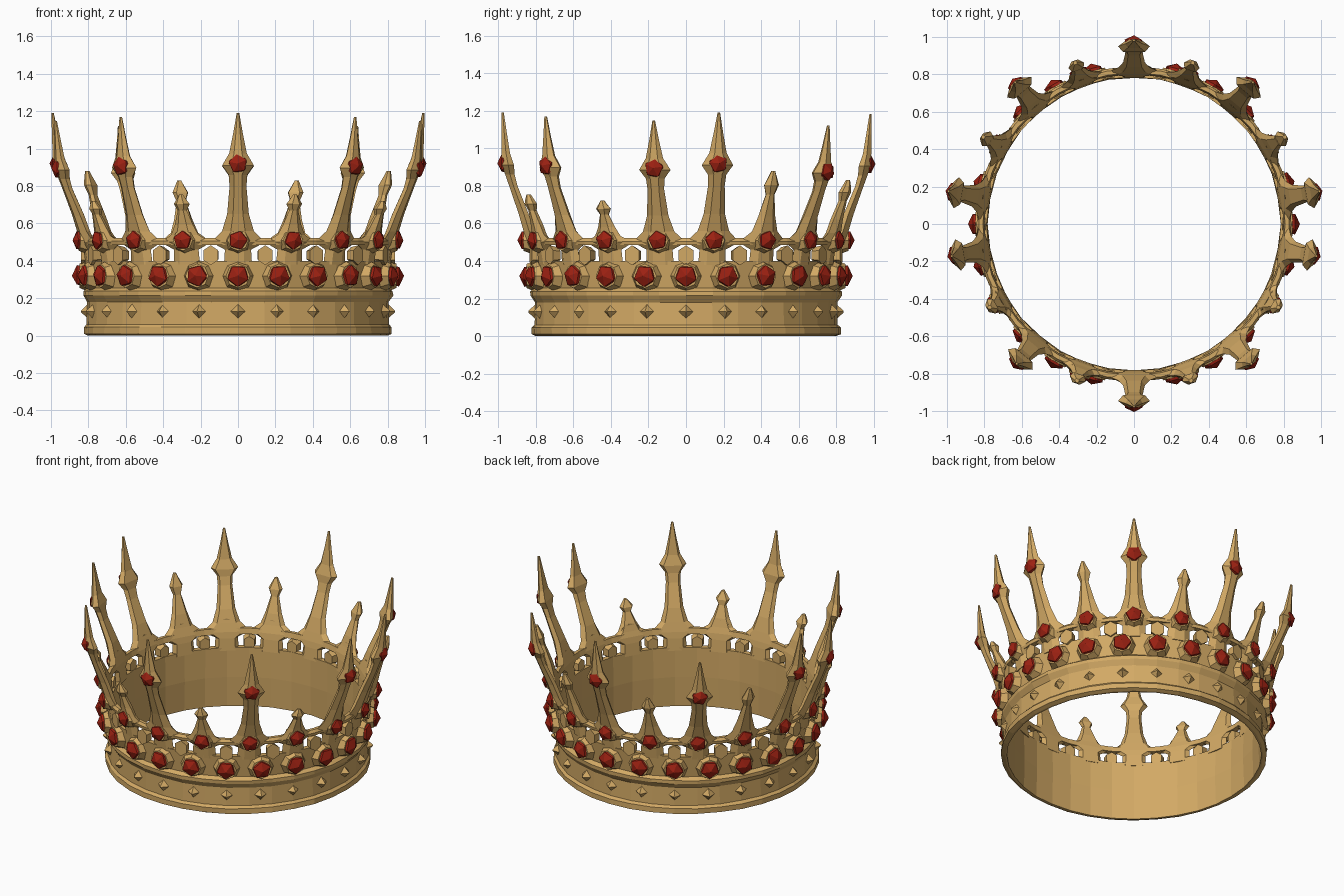
import bpy, bmesh, math, random
from mathutils import Matrix, Vector

if "Cube" in bpy.data.objects:
    bpy.data.objects.remove(bpy.data.objects["Cube"])

random.seed(4)

def material(name, rgb):
    m = bpy.data.materials.new(name)
    m.diffuse_color = (*rgb, 1)
    m.use_nodes = True
    m.node_tree.nodes["Principled BSDF"].inputs["Base Color"].default_value = m.diffuse_color
    return m

GOLD = material("gold", (0.65, 0.40, 0.13))
RED = material("ruby red", (0.33, 0.015, 0.006))

def pos(deg, r, z, side=0.0):
    """Point on the crown: angle from the front, radius, height, sideways offset."""
    a = math.radians(deg) + side / r
    return Vector((r * math.sin(a), -r * math.cos(a), z))

def frame(deg, r, z, tilt=0):
    """Local x = sideways, y = up, z = outward."""
    m = (Matrix.Rotation(math.radians(deg), 4, 'Z')
         @ Matrix.Rotation(math.radians(90 + tilt), 4, 'X'))
    m.translation = pos(deg, r, z)
    return m

def finish(bm, name, mat):
    bmesh.ops.recalc_face_normals(bm, faces=bm.faces)
    me = bpy.data.meshes.new(name)
    bm.to_mesh(me)
    bm.free()
    me.materials.append(mat)
    ob = bpy.data.objects.new(name, me)
    bpy.context.collection.objects.link(ob)

def ring(name, profile, n, jitter=0.0):
    """Closed profile of (radius, height) turned around z."""
    bm = bmesh.new()
    loops = [[bm.verts.new(pos(360 * i / n, r + random.uniform(-jitter, jitter), z))
              for r, z in profile] for i in range(n)]
    k = len(profile)
    for i in range(n):
        a, b = loops[i], loops[(i + 1) % n]
        for j in range(k):
            bm.faces.new((a[j], b[j], b[(j + 1) % k], a[(j + 1) % k]))
    finish(bm, name, GOLD)

def spike(bm, deg, rows, scale, lean):
    """Loft hexagonal sections (half width, height, radius, half thickness)."""
    loops = []
    for w, z, r, t in rows:
        if z > 0.5:
            r += lean * (z - 0.5)
            z = 0.5 + (z - 0.5) * scale
        sec = [(-w, 0), (-w * .45, t), (w * .45, t), (w, 0), (w * .7, -t), (-w * .7, -t)]
        loops.append([bm.verts.new(pos(deg, r + d, z, s)) for s, d in sec])
    for a, b in zip(loops, loops[1:]):
        for j in range(6):
            k = (j + 1) % 6
            bm.faces.new((a[j], a[k], b[k], b[j]))
    bm.faces.new(loops[0])
    bm.faces.new(loops[-1])

# Base band with bottom rim and middle ridge
ring("base_band", [(.80, 0), (.824, .01), (.824, .045), (.808, .06), (.806, .18),
                   (.828, .215), (.828, .238), (.806, .255), (.822, .40),
                   (.786, .40), (.782, .2), (.788, 0)], 36, 0.003)
# Rail joining the spikes above the openings
ring("upper_rail", [(.838, .485), (.842, .505), (.83, .522), (.808, .522), (.80, .485)], 36)

# Spikes: rows start as pillars, flare into the rail, then taper
foot = [(.075, .38, .802, .02), (.07, .46, .812, .022), (.145, .50, .824, .022)]
tall = foot + [(.085, .56, .84, .026), (.058, .65, .865, .026), (.045, .80, .92, .022),
               (.05, .86, .938, .025), (.085, .91, .95, .032), (.047, .975, .96, .022),
               (.026, 1.08, .968, .014), (.007, 1.19, .976, .006)]
small = foot + [(.078, .55, .838, .026), (.052, .62, .852, .024), (.026, .72, .88, .018),
                (.045, .765, .892, .026), (.026, .80, .90, .018), (.011, .83, .905, .01)]
# angle: (height scale, extra lean)
tall_at = {0: (1, 0), 40: (.97, 0), 80: (.94, .02), 100: (1, .045), 140: (.9, .02), 180: (.99, .01)}
small_at = {20: (.77, -.04), 60: (.67, -.04), 120: (1.15, .08), 160: (1, .04)}

def mirrored(table):
    return [(s * a, *v) for a, v in table.items()
            for s in ((1,) if a in (0, 180) else (1, -1))]

bt, bs = bmesh.new(), bmesh.new()
for deg, sc, lean in mirrored(tall_at):
    spike(bt, deg, tall, sc, lean)
for deg, sc, lean in mirrored(small_at):
    spike(bs, deg, small, sc, lean)
finish(bt, "tall_spikes", GOLD)
finish(bs, "small_spikes", GOLD)

# Gems and their faceted gold settings
gems, settings = bmesh.new(), bmesh.new()

def gem(deg, r, z, size, setting=True, tilt=0):
    m = frame(deg, r, z, tilt)
    spin = Matrix.Rotation(random.uniform(0, 6.3), 4, 'Z')
    bmesh.ops.create_icosphere(gems, subdivisions=1, radius=size,
                               matrix=m @ Matrix.Diagonal((1, 1, .75, 1)) @ spin)
    if setting:
        bmesh.ops.create_cone(settings, cap_ends=True, segments=8, radius1=size * 1.3,
                              radius2=size * 1.0, depth=.045,
                              matrix=m @ Matrix.Translation((0, 0, -.014)))

for i in range(24):
    gem(i * 15, .84, .32, .064)
for i in range(18):
    gem(i * 20, .856, .51, .056)
for deg, sc, lean in mirrored(tall_at):
    gem(deg, .963 + lean * .4, .5 + .42 * sc, .056, False)
finish(gems, "gems", RED)
finish(settings, "gem_settings", GOLD)

# Pyramid studs on the lower band
studs = bmesh.new()
for i in range(24):
    bmesh.ops.create_cone(studs, cap_ends=True, segments=4, radius1=.05, radius2=.004,
                          depth=.05, matrix=frame(i * 15, .815, .13))
finish(studs, "studs", GOLD)

# Knobs standing in the openings between the spikes
knobs = bmesh.new()
for i in range(18):
    bmesh.ops.create_cone(knobs, cap_ends=True, segments=6, radius1=.038, radius2=.046, depth=.05,
                          matrix=frame(i * 20 + 10, .815, .43) @ Matrix.Diagonal((1, 1.15, 1, 1)))
finish(knobs, "opening_knobs", GOLD)
